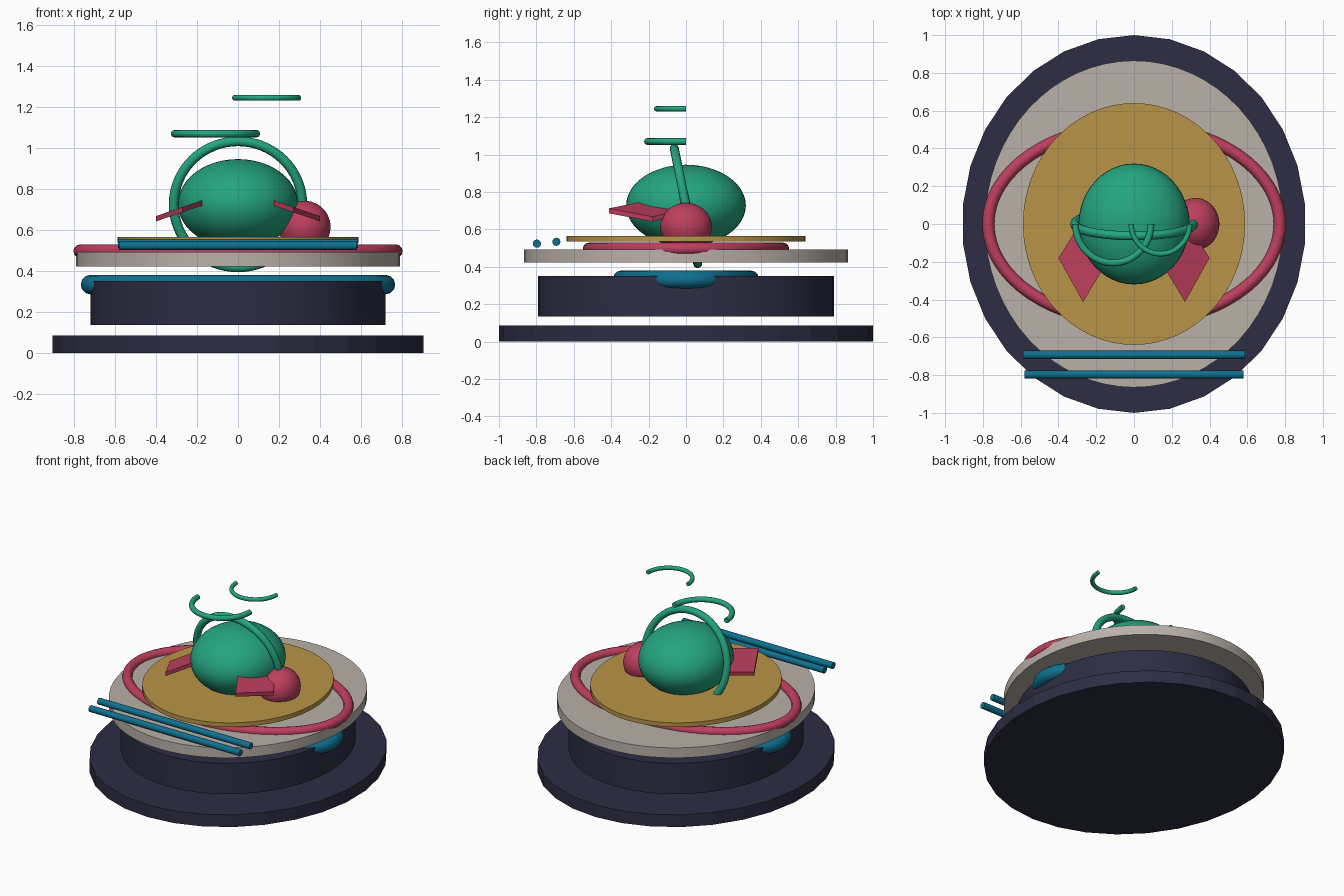
import bpy, bmesh, math
from mathutils import Vector, Matrix

if "Cube" in bpy.data.objects:
    bpy.data.objects.remove(bpy.data.objects["Cube"])


def material(name, hex_code):
    def lin(i):
        c = int(hex_code[i:i + 2], 16) / 255
        return c / 12.92 if c <= 0.04045 else ((c + 0.055) / 1.055) ** 2.4
    m = bpy.data.materials.new(name)
    m.diffuse_color = (lin(0), lin(2), lin(4), 1)
    m.use_nodes = True
    m.node_tree.nodes["Principled BSDF"].inputs["Base Color"].default_value = m.diffuse_color
    return m


NAVY = material("navy", "2D2D44")
CREAM = material("cream", "BAB1A8")
GOLD = material("gold", "B89447")
GREEN = material("green", "24A580")
PINK = material("pink", "BE3F5D")
TEAL = material("teal", "0F7090")


def add(name, bm, mat, smooth=40):
    bmesh.ops.recalc_face_normals(bm, faces=bm.faces)
    me = bpy.data.meshes.new(name)
    bm.to_mesh(me)
    bm.free()
    me.materials.append(mat)
    ob = bpy.data.objects.new(name, me)
    bpy.context.collection.objects.link(ob)
    if smooth:
        bpy.ops.object.select_all(action='DESELECT')
        ob.select_set(True)
        bpy.context.view_layer.objects.active = ob
        bpy.ops.object.shade_smooth_by_angle(angle=math.radians(smooth))
    return ob


def disc(name, rx, ry, z0, z1, mat, sides, smooth=40):
    """Upright elliptical cylinder."""
    bm = bmesh.new()
    bmesh.ops.create_cone(bm, cap_ends=True, segments=sides, radius1=1, radius2=1, depth=1)
    bmesh.ops.transform(bm, verts=bm.verts, matrix=Matrix.Translation((0, 0, (z0 + z1) / 2))
                        @ Matrix.Diagonal((rx, ry, z1 - z0, 1)))
    return add(name, bm, mat, smooth)


def ball(name, centre, radii, mat):
    bm = bmesh.new()
    bmesh.ops.create_uvsphere(bm, u_segments=48, v_segments=24, radius=1)
    bmesh.ops.transform(bm, verts=bm.verts,
                        matrix=Matrix.Translation(centre) @ Matrix.Diagonal((*radii, 1)))
    return add(name, bm, mat)


def ring(name, centre, rx, ry, r, mat, start=0, sweep=360, tilt=0, steps=64, sides=12):
    """Round tube along an ellipse, or along part of one with flat ends."""
    bm = bmesh.new()
    closed = sweep == 360
    loops = []
    for i in range(steps if closed else steps + 1):
        a = math.radians(start + sweep * i / steps)
        p = Vector((rx * math.cos(a), ry * math.sin(a), 0))
        n = Vector((ry * math.cos(a), rx * math.sin(a), 0)).normalized()
        loops.append([bm.verts.new(p + n * r * math.cos(t) + Vector((0, 0, r * math.sin(t))))
                      for t in (math.tau * k / sides for k in range(sides))])
    pairs = list(zip(loops, loops[1:]))
    if closed:
        pairs.append((loops[-1], loops[0]))
    else:
        bm.faces.new(loops[0])
        bm.faces.new(loops[-1])
    for p, q in pairs:
        for k in range(sides):
            j = (k + 1) % sides
            bm.faces.new((p[k], p[j], q[j], q[k]))
    bmesh.ops.transform(bm, verts=bm.verts, matrix=Matrix.Translation(centre)
                        @ Matrix.Rotation(math.radians(tilt), 4, 'X'))
    return add(name, bm, mat)


# stacked plinth
disc("base_plate", 0.91, 1.0, 0, 0.085, NAVY, 30, 0)
disc("drum", 0.72, 0.79, 0.135, 0.35, NAVY, 48)
disc("plate", 0.79, 0.865, 0.422, 0.492, CREAM, 64)
disc("mat", 0.588, 0.64, 0.535, 0.565, GOLD, 64)

# bands around the drum and the plate
ring("drum_band", (0, 0, 0.333), 0.72, 0.343, 0.048, TEAL)
ring("plate_band", (0, 0, 0.497), 0.772, 0.52, 0.032, PINK)

# body, small side ball, and the hoop leaning over the body
ball("body", (0, 0, 0.728), (0.293, 0.32, 0.218), GREEN)
ball("side_ball", (0.325, 0, 0.615), (0.127, 0.138, 0.127), PINK)
ring("hoop", (0, 0, 0.725), 0.314, 0.314, 0.024, GREEN, tilt=101.5)

# steam curls
ring("steam_curl_low", (-0.11, 0, 1.07), 0.2, 0.206, 0.018, GREEN, 180, 180, steps=32)
ring("steam_curl_high", (0.14, 0, 1.245), 0.155, 0.158, 0.014, GREEN, 180, 180, steps=32)

# flat slanted fins, mirrored left and right
for side, label in ((-1, "left"), (1, "right")):
    bm = bmesh.new()
    outline = [(0.40, -0.18), (0.27, -0.413), (0.13, -0.18), (0.25, 0.06)]
    top, low = [], []
    for x, y in outline:
        z = 0.655 + (0.40 - x) * 0.34
        top.append(bm.verts.new((side * x, y, z + 0.013)))
        low.append(bm.verts.new((side * x, y, z - 0.013)))
    bm.faces.new(top)
    bm.faces.new(low)
    for k in range(4):
        j = (k + 1) % 4
        bm.faces.new((top[k], top[j], low[j], low[k]))
    add(label + "_fin", bm, PINK, 0)

# pair of sticks lying across the front
for name, y, z, half in (("inner_stick", -0.693, 0.534, 0.587), ("outer_stick", -0.797, 0.524, 0.58)):
    bm = bmesh.new()
    bmesh.ops.create_cone(bm, cap_ends=True, segments=12, radius1=0.022, radius2=0.022, depth=2 * half)
    bmesh.ops.transform(bm, verts=bm.verts, matrix=Matrix.Translation((0, y, z))
                        @ Matrix.Rotation(math.pi / 2, 4, 'Y'))
    add(name, bm, TEAL)
